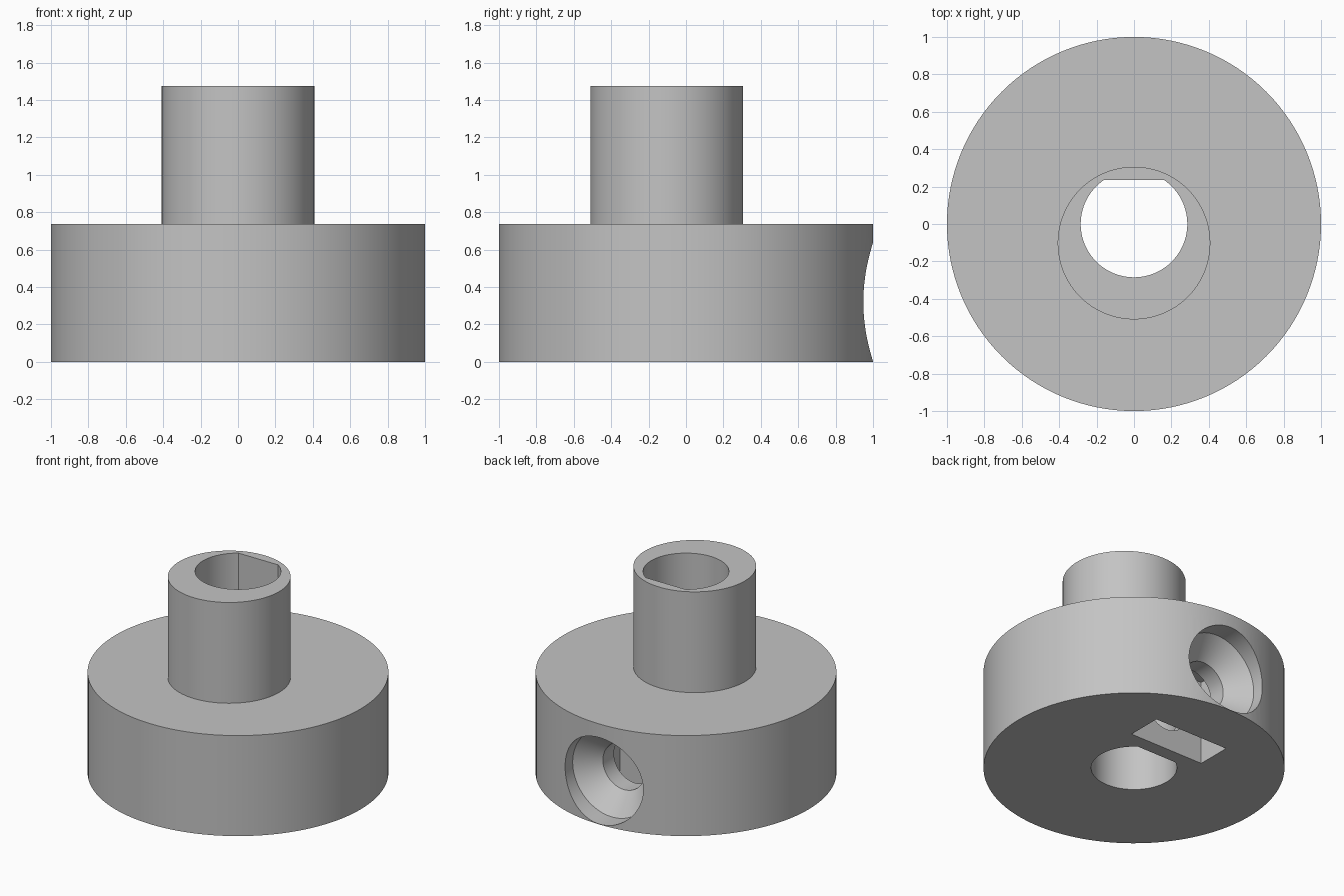
import bpy
import bmesh
from math import asin, cos, pi, radians, sin

cube = bpy.data.objects.get("Cube")
if cube:
    bpy.data.objects.remove(cube, do_unlink=True)

grey = bpy.data.materials.new("plain grey")
grey.use_nodes = True
COLOUR = (0.55, 0.55, 0.55, 1)
grey.diffuse_color = COLOUR
grey.node_tree.nodes["Principled BSDF"].inputs["Base Color"].default_value = COLOUR

SIDES = 128


def circle(radius):
    return [(radius * cos(2 * pi * i / SIDES), radius * sin(2 * pi * i / SIDES))
            for i in range(SIDES)]


def loft(name, rings):
    """Closed solid bridging rings of equal point count."""
    bm = bmesh.new()
    loops = [[bm.verts.new(p) for p in ring] for ring in rings]
    for low, high in zip(loops, loops[1:]):
        for i in range(len(low)):
            j = (i + 1) % len(low)
            bm.faces.new((low[i], low[j], high[j], high[i]))
    bm.faces.new(loops[0][::-1])
    bm.faces.new(loops[-1])
    bmesh.ops.recalc_face_normals(bm, faces=bm.faces)
    mesh = bpy.data.meshes.new(name)
    bm.to_mesh(mesh)
    bm.free()
    mesh.materials.append(grey)
    obj = bpy.data.objects.new(name, mesh)
    bpy.context.collection.objects.link(obj)
    return obj


def prism(name, outline, bottom, top, y=0):
    return loft(name, [[(px, py + y, z) for px, py in outline] for z in (bottom, top)])


def combine(target, tool, operation):
    mod = target.modifiers.new(tool.name, "BOOLEAN")
    mod.operation = operation
    mod.solver = "EXACT"
    mod.object = tool
    bpy.context.view_layer.objects.active = target
    bpy.ops.object.modifier_apply(modifier=mod.name)
    bpy.data.objects.remove(tool, do_unlink=True)


# Wide disc with an off-centre boss
hub = prism("hub", circle(1), 0, 0.737)
combine(hub, prism("boss", circle(0.408), 0.4, 1.476, y=-0.102), "UNION")

# D-shaped shaft bore, flat towards the back
BORE, FLAT = 0.285, 0.235
start = pi - asin(FLAT / BORE)
sweep = pi + 2 * asin(FLAT / BORE)
d_outline = [(BORE * cos(start + sweep * i / 96), BORE * sin(start + sweep * i / 96))
             for i in range(97)]
combine(hub, prism("shaft_bore", d_outline, -0.2, 1.7), "DIFFERENCE")

# Nut slot, open at the bottom
slot = [(-0.302, 0.335), (0.302, 0.335), (0.302, 0.592), (-0.302, 0.592)]
combine(hub, prism("nut_slot", slot, -0.2, 0.62), "DIFFERENCE")

# Countersunk screw hole from the back into the bore
SCREW_Z = 0.32
steps = [(0.17, 0.1), (0.17, 0.72), (0.317, 0.86), (0.317, 1.2)]
screw = loft("screw_hole", [[(px, y, pz + SCREW_Z) for px, pz in circle(r)]
                            for r, y in steps])
combine(hub, screw, "DIFFERENCE")

# Smooth curved walls, crisp edges
bpy.ops.object.select_all(action="DESELECT")
hub.select_set(True)
bpy.context.view_layer.objects.active = hub
bpy.ops.object.shade_smooth_by_angle(angle=radians(25))
